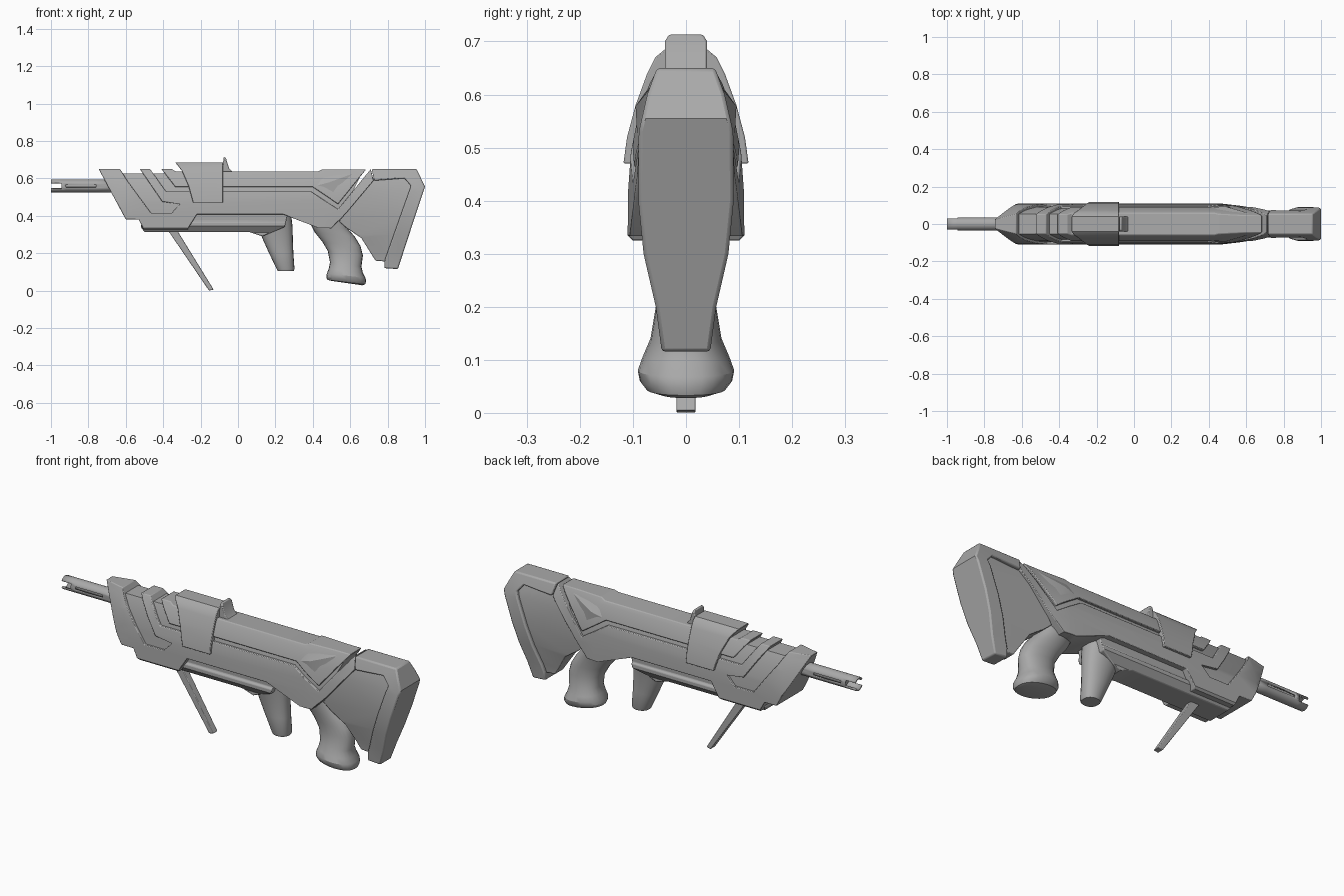
import bpy, bmesh, math
from mathutils import Vector

if "Cube" in bpy.data.objects:
    bpy.data.objects.remove(bpy.data.objects["Cube"], do_unlink=True)

grey = bpy.data.materials.new("matte_grey")
grey.use_nodes = True
GREY = (0.4, 0.4, 0.4, 1)
grey.diffuse_color = GREY
grey.node_tree.nodes["Principled BSDF"].inputs["Base Color"].default_value = GREY
parts = []


def finish(name, bm, bevel=0):
    """Turn a bmesh into a named, coloured object."""
    bmesh.ops.recalc_face_normals(bm, faces=bm.faces[:])
    mesh = bpy.data.meshes.new(name)
    bm.to_mesh(mesh)
    bm.free()
    mesh.materials.append(grey)
    obj = bpy.data.objects.new(name, mesh)
    bpy.context.collection.objects.link(obj)
    if bevel:
        mod = obj.modifiers.new("edge_bevel", "BEVEL")
        mod.width = bevel
        mod.segments = 2
        mod.limit_method = "ANGLE"
        mod.angle_limit = math.radians(50)
    parts.append(obj)
    return obj


def interp(table, v):
    """Piecewise linear lookup, clamped at both ends."""
    if v <= table[0][0]:
        return table[0][1]
    for (a, p), (b, q) in zip(table, table[1:]):
        if v <= b:
            return p + (q - p) * (v - a) / (b - a)
    return table[-1][1]


def slab(name, outline, width, taper=((0, 1),), inset=0, bevel=0.004):
    """Side outline given a half width that changes with height and length."""
    bm = bmesh.new()
    bm.faces.new([bm.verts.new((x, 0, z)) for x, z in outline])
    cuts = [((0, 0, z), (0, 0, 1)) for z, _ in width]
    cuts += [((x, 0, 0), (1, 0, 0)) for x, _ in taper]
    for co, no in cuts:
        bmesh.ops.bisect_plane(bm, geom=bm.verts[:] + bm.edges[:] + bm.faces[:],
                               dist=1e-5, plane_co=co, plane_no=no)
    near = bm.verts[:]
    made = bmesh.ops.extrude_face_region(bm, geom=bm.faces[:])
    far = [v for v in made["geom"] if isinstance(v, bmesh.types.BMVert)]
    for side, verts in ((-1, near), (1, far)):
        for v in verts:
            half = interp(width, v.co.z) * interp(taper, v.co.x) - inset
            v.co.y = side * half
    return finish(name, bm, bevel)


def loft(name, rings, tilt=0, sides=24):
    """Rounded column through rings of (z, front x, back x, half width)."""
    bm = bmesh.new()
    loops = []
    for z, x0, x1, half in rings:
        loop = []
        for i in range(sides):
            a = 2 * math.pi * i / sides
            c, s = math.cos(a), math.sin(a)
            loop.append(bm.verts.new(((x0 + x1) / 2 + (x1 - x0) / 2 * c,
                                      half * math.copysign(abs(s) ** 0.8, s),
                                      z - tilt * c)))
        loops.append(loop)
    for a, b in zip(loops, loops[1:]):
        for i in range(sides):
            j = (i + 1) % sides
            bm.faces.new((a[i], a[j], b[j], b[i]))
    bm.faces.new(loops[0])
    bm.faces.new(loops[-1])
    return finish(name, bm)


# Half widths by height, and narrowing towards both ends
BODY = ((0.30, 0.075), (0.335, 0.11), (0.42, 0.109), (0.49, 0.104),
        (0.56, 0.09), (0.62, 0.069), (0.65, 0.052))
ENDS = ((-0.74, 0.5), (-0.63, 1), (0.46, 1), (0.6, 0.86))
STOCK = ((0.11, 0.045), (0.2, 0.057), (0.3, 0.08), (0.4, 0.09),
         (0.53, 0.089), (0.6, 0.073), (0.65, 0.055))
COVER = ((0.47, 0.118), (0.52, 0.111), (0.58, 0.095), (0.64, 0.073),
         (0.67, 0.058), (0.685, 0.04))
GUARD = ((0.31, 0.06), (0.345, 0.088), (0.365, 0.088), (0.372, 0.078), (0.42, 0.08))

# Recessed core that shows in the grooves between panels
slab("inner_core",
     [(-0.71, 0.625), (0.66, 0.625), (0.60, 0.5), (0.55, 0.41), (0.49, 0.345),
      (0.43, 0.35), (0.24, 0.42), (-0.22, 0.42), (-0.28, 0.36), (-0.5, 0.36),
      (-0.53, 0.39), (-0.59, 0.39)], BODY, ENDS, inset=0.013, bevel=0)

# Outer lower shell: nose fairing, chevron cut, long side panel
slab("lower_shell",
     [(-0.745, 0.65), (-0.63, 0.65), (-0.59, 0.585), (-0.465, 0.415),
      (-0.355, 0.415), (-0.31, 0.462), (-0.405, 0.475), (-0.525, 0.65),
      (-0.47, 0.65), (-0.385, 0.53), (0.39, 0.53), (0.535, 0.435), (0.71, 0.65),
      (0.725, 0.588), (0.575, 0.41), (0.5, 0.333), (0.43, 0.335), (0.24, 0.408),
      (-0.22, 0.408), (-0.27, 0.325), (-0.505, 0.325), (-0.53, 0.38), (-0.6, 0.38)],
     BODY, ENDS)

# Upper shell with pointed rear
slab("upper_shell",
     [(-0.41, 0.65), (-0.355, 0.65), (-0.335, 0.638), (0.43, 0.638), (0.45, 0.648),
      (0.685, 0.648), (0.535, 0.462), (0.40, 0.553), (-0.335, 0.553)], BODY, ENDS)

# Raised ridge on each side of the rear of the upper shell
for side, label in ((1, "left"), (-1, "right")):
    bm = bmesh.new()
    base = [(0.40, 0.092, 0.556), (0.46, 0.081, 0.605), (0.66, 0.048, 0.642),
            (0.537, 0.094, 0.468)]
    ring = [bm.verts.new((x, side * (y - 0.005), z)) for x, y, z in base]
    peak = bm.verts.new((0.485, side * 0.095, 0.578))
    for i in range(4):
        bm.faces.new((ring[i], ring[(i + 1) % 4], peak))
    bm.faces.new(ring)
    finish("rear_ridge_" + label, bm)

# Wrapped top cover and sight
slab("top_cover",
     [(-0.335, 0.685), (-0.08, 0.685), (-0.08, 0.47), (-0.24, 0.47),
      (-0.265, 0.56), (-0.30, 0.64)], COVER, bevel=0.003)
slab("rear_sight",
     [(-0.085, 0.63), (-0.077, 0.713), (-0.066, 0.713), (-0.048, 0.655), (-0.025, 0.63)],
     ((0.63, 0.04), (0.70, 0.04), (0.713, 0.032)))

# Handguard under the body
slab("handguard",
     [(-0.52, 0.34), (-0.5, 0.313), (0.06, 0.313), (0.13, 0.29), (0.25, 0.34),
      (0.27, 0.42), (-0.5, 0.42)], GUARD)

# Barrel: open tube with side slots and a pronged muzzle
bm = bmesh.new()
AXIS, RADIUS, SIDES = 0.56, 0.035, 24
stations = (-1, -0.945, -0.92, -0.76, -0.62)
rings = []
for x in stations:
    rings.append([bm.verts.new((x, RADIUS * math.cos(2 * math.pi * i / SIDES),
                                AXIS + RADIUS * math.sin(2 * math.pi * i / SIDES)))
                  for i in range(SIDES)])
for k, (a, b) in enumerate(zip(rings, rings[1:])):
    gap = {0: 0.02, 2: 0.01}.get(k, 0)
    for i in range(SIDES):
        j = (i + 1) % SIDES
        if abs((a[i].co.z + a[j].co.z) / 2 - AXIS) >= gap:
            bm.faces.new((a[i], b[i], b[j], a[j]))
barrel = finish("barrel", bm)
wall = barrel.modifiers.new("wall", "SOLIDIFY")
wall.thickness = 0.009
wall.offset = -1
bm = bmesh.new()
bmesh.ops.create_cone(bm, cap_ends=True, segments=SIDES, radius1=0.02, radius2=0.02, depth=0.28)
for v in bm.verts:
    v.co = Vector((v.co.z - 0.79, v.co.y, v.co.x + AXIS))
finish("inner_barrel", bm)

# Folding support leg
slab("support_leg",
     [(-0.38, 0.33), (-0.33, 0.33), (-0.13, 0.005), (-0.155, 0)],
     ((0, 0.018), (0.33, 0.018)), bevel=0.003)

# Foregrip
loft("foregrip",
     [(0.40, 0.10, 0.285, 0.075), (0.34, 0.11, 0.292, 0.065), (0.28, 0.13, 0.293, 0.055),
      (0.2, 0.166, 0.296, 0.05), (0.115, 0.207, 0.302, 0.046), (0.105, 0.212, 0.298, 0.042)])

# Pistol grip with flared base
loft("pistol_grip",
     [(0.40, 0.38, 0.56, 0.08), (0.34, 0.39, 0.59, 0.07), (0.3, 0.41, 0.625, 0.063),
      (0.25, 0.45, 0.655, 0.058), (0.2, 0.48, 0.668, 0.057), (0.14, 0.492, 0.66, 0.067),
      (0.105, 0.485, 0.668, 0.082), (0.08, 0.475, 0.682, 0.091), (0.06, 0.472, 0.685, 0.087),
      (0.045, 0.478, 0.68, 0.075), (0.04, 0.5, 0.665, 0.055)], tilt=0.012)

# Shoulder stock: frame and thinner web
slab("stock_frame",
     [(0.715, 0.65), (0.955, 0.65), (1.0, 0.555), (0.93, 0.345), (0.855, 0.115),
      (0.782, 0.12), (0.785, 0.165), (0.925, 0.56), (0.89, 0.6), (0.728, 0.588)],
     STOCK, bevel=0.007)
slab("stock_web",
     [(0.7, 0.6), (0.9, 0.605), (0.935, 0.56), (0.795, 0.155), (0.735, 0.16),
      (0.66, 0.28), (0.58, 0.335), (0.54, 0.37)], STOCK, inset=0.018)

# Smooth shading with sharp creases kept
bpy.ops.object.select_all(action="DESELECT")
for obj in parts:
    obj.select_set(True)
bpy.context.view_layer.objects.active = parts[0]
bpy.ops.object.shade_smooth_by_angle(angle=math.radians(30))
